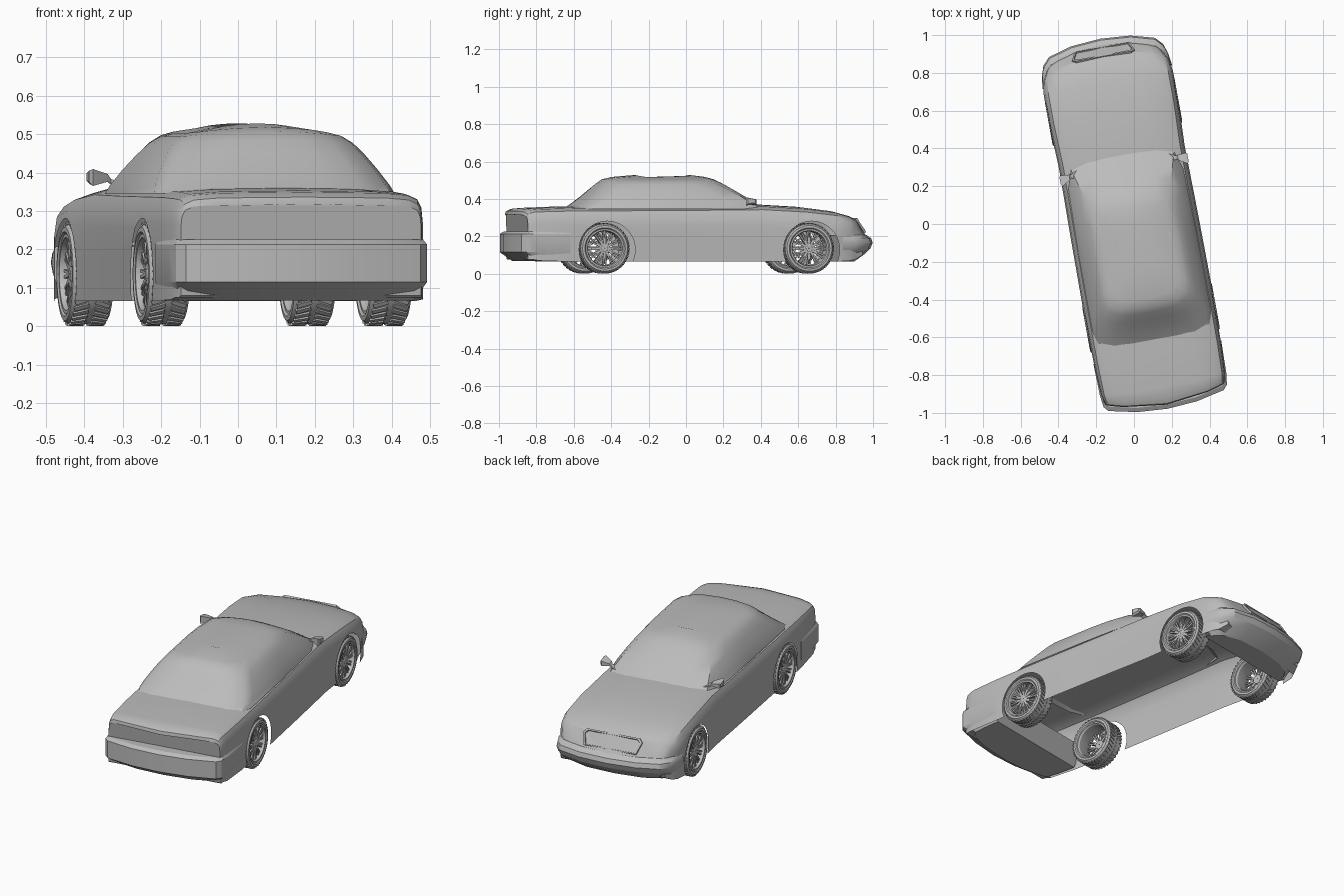
import bpy, bmesh, math
from mathutils import Matrix, Vector

if "Cube" in bpy.data.objects:
    bpy.data.objects.remove(bpy.data.objects["Cube"], do_unlink=True)

HEADING = math.radians(10.3)
grey = bpy.data.materials.new("plain grey")
grey.use_nodes = True
grey.diffuse_color = (0.5, 0.5, 0.5, 1)
grey.node_tree.nodes["Principled BSDF"].inputs["Base Color"].default_value = (0.5, 0.5, 0.5, 1)


def finish(bm, name, angle=28):
    bmesh.ops.recalc_face_normals(bm, faces=bm.faces)
    mesh = bpy.data.meshes.new(name)
    bm.to_mesh(mesh)
    bm.free()
    mesh.materials.append(grey)
    ob = bpy.data.objects.new(name, mesh)
    bpy.context.collection.objects.link(ob)
    ob.rotation_euler.z = HEADING
    smooth(ob, angle)
    return ob


def smooth(ob, angle):
    bpy.ops.object.select_all(action="DESELECT")
    ob.select_set(True)
    bpy.context.view_layer.objects.active = ob
    bpy.ops.object.shade_smooth_by_angle(angle=math.radians(angle))


def loft(bm, rings, first_cap=True, loop=False):
    """Skin closed rings of points, one to the next."""
    vs = [[bm.verts.new(p) for p in r] for r in rings]
    n = len(vs[0])
    for a, b in zip(vs, vs[1:] + vs[:1] if loop else vs[1:]):
        for i in range(n):
            j = (i + 1) % n
            bm.faces.new((a[i], a[j], b[j], b[i]))
    if not loop:
        if first_cap:
            bm.faces.new(vs[0])
        bm.faces.new(vs[-1])


def mirrored(half):
    """Close a half outline whose points run from one side, with x first."""
    return half + [(-x, *rest) for x, *rest in reversed(half) if x > 1e-6]


def box(bm, size, matrix):
    bmesh.ops.create_cube(bm, size=1, matrix=matrix @ Matrix.Diagonal((*size, 1)))


# Lower body: cross-sections from tail to nose
SECTION = [(1, 0), (1, .35), (1, .62), (.98, .80), (.925, .9), (.78, .96), (.4, .988), (0, 1)]
STATIONS = [  # y, half width, bottom, top, squareness, end curve
    (-.972, .318, .08, .318, .9, .055), (-.966, .321, .075, .336, .8, .055),
    (-.935, .327, .075, .349, .7, .05), (-.88, .333, .07, .353, .6, .02),
    (-.7, .341, .065, .36, .4, 0), (-.4, .346, .065, .365, .15, 0),
    (0, .343, .065, .368, .1, 0), (.36, .338, .065, .372, .1, 0),
    (.6, .348, .065, .358, .05, 0), (.76, .348, .065, .338, .05, 0),
    (.86, .336, .07, .312, .1, -.03), (.91, .318, .075, .29, .2, -.05),
    (.965, .295, .1, .205, .2, -.06)]


def section(y, w, zb, zt, q, curve):
    half = []
    for fx, fz in SECTION:
        if 0 < fx < 1 and fz > .7:
            fx += q * (1 - fx) * .6
        if 0 < fz:
            fz += q * (1 - fz) * .35
        half.append((w * fx, y + curve * fx * fx, zb + (zt - zb) * fz))
    return mirrored(half)


bm = bmesh.new()
loft(bm, [section(*s) for s in STATIONS])
body = finish(bm, "body")

# Wheel arches cut through both sides
WHEELS = {"rear": -.503, "front": .608}
cutters = []
for end, y in WHEELS.items():
    bm = bmesh.new()
    bmesh.ops.create_cone(bm, cap_ends=True, segments=40, radius1=.152, radius2=.152, depth=1,
                          matrix=Matrix.Translation((0, y + .012, .129)) @ Matrix.Rotation(math.pi / 2, 4, "Y"))
    c = finish(bm, end + "_arch_cutter")
    c.hide_render = True
    cutters.append(c)
    mod = body.modifiers.new(c.name, "BOOLEAN")
    mod.operation, mod.solver, mod.object = "DIFFERENCE", "EXACT", c
bpy.context.view_layer.update()
bpy.ops.object.select_all(action="DESELECT")
body.select_set(True)
bpy.context.view_layer.objects.active = body
for c in cutters:
    bpy.ops.object.modifier_apply(modifier=c.name)
    bpy.data.objects.remove(c, do_unlink=True)

# Open the underside so that the body is a hollow shell
bm = bmesh.new()
bm.from_mesh(body.data)
inner = [f for f in bm.faces if abs(f.calc_center_median().x) < .2
         and f.calc_center_median().z < .284 and abs(f.calc_center_median().y) < .86]
bmesh.ops.delete(bm, geom=inner, context="FACES")
bm.to_mesh(body.data)
bm.free()
smooth(body, 28)

# Cabin: stacked outlines from the belt line up to an arched roof
CABIN = [  # side height, rear, front, half width, rise at the middle
    (.345, -.645, .41, .318, 0), (.368, -.61, .375, .31, 0), (.408, -.557, .31, .288, .002),
    (.446, -.512, .245, .263, .004), (.477, -.474, .185, .238, .008), (.494, -.445, .14, .214, .013),
    (.503, -.40, .10, .185, .015), (.514, -.28, .02, .12, .014)]
bm = bmesh.new()
rings = []
for z, r, f, w, rise in CABIN:
    half = [(0, r), (w * .4, r + .003), (w * .68, r + .012), (w * .93, r + .05), (w, r + .11), (w, -.1),
            (w * .97, f - .17), (w * .88, f - .05), (w * .6, f - .015), (w * .3, f - .004), (0, f)]
    rings.append(mirrored([(x, y, z + rise * (1 - (x / w) ** 2)) for x, y in half]))
loft(bm, rings, first_cap=False)
top = max(bm.faces, key=lambda f: f.calc_center_median().z)
bmesh.ops.poke(bm, faces=[top], offset=.008)
finish(bm, "cabin", 32)


# Bumpers: wrap-round bands
def bumper(name, plan, levels, sign):
    bm = bmesh.new()
    rings = []
    for z, inset in levels:
        half = [(x - inset * .3 * (x > 0.2), sign * (y - inset * (i > 0)), z) for i, (x, y) in enumerate(plan)]
        rings.append(mirrored(half))
    loft(bm, rings)
    finish(bm, name, 25)


bumper("rear_bumper",
       [(.344, .69), (.340, .86), (.332, .925), (.31, .95), (.16, .983), (0, .994)],
       [(.067, .07), (.115, 0), (.213, 0), (.226, .022)], -1)
bumper("front_bumper",
       [(.349, .79), (.339, .86), (.322, .91), (.285, .95), (.16, .985), (0, .997)],
       [(.066, .10), (.1, .05), (.135, .012), (.165, 0), (.19, .008), (.208, .035)], 1)

# Grille frame lying on the sloped nose
bm = bmesh.new()
slope = Matrix.Translation((0, .942, .254)) @ Matrix.Rotation(math.radians(-57), 4, "X")
outline = [(.148, .042), (.168, -.024), (.15, -.046)]
hexagon = outline + [(-x, y) for x, y in reversed(outline)]


def ring(scale_x, scale_y, lift):
    pts = []
    for x, y in hexagon:
        p = slope @ Vector((x * scale_x, y * scale_y, lift))
        pts.append((p.x, p.y - .9 * p.x * p.x, p.z))
    return pts


loft(bm, [ring(1, 1, -.015), ring(1, 1, .008), ring(.94, .84, .008), ring(.93, .8, .001)], first_cap=False)
finish(bm, "grille", 20)

# Door mirrors: tapered housing on a short stalk
for side, s in (("left", -1), ("right", 1)):
    bm = bmesh.new()
    rings = []
    for x, y, z, hy, hz in [(.25, .315, .366, .03, .006), (.282, .31, .376, .012, .007),
                            (.292, .308, .386, .018, .010), (.336, .30, .387, .036, .022),
                            (.344, .30, .390, .026, .015)]:
        rings.append([(s * x, y - hy, z - hz), (s * x, y + hy * .6, z - hz * .7),
                      (s * x, y + hy * .6, z + hz * .5), (s * x, y - hy, z + hz)])
    loft(bm, rings)
    finish(bm, side + "_mirror", 20)


# Wheels
def lathe(bm, profile, n):
    """Turn a closed (axle, radius) profile about the x axis."""
    turns = [2 * math.pi * i / n for i in range(n)]
    loft(bm, [[(x, r * math.cos(a), r * math.sin(a)) for x, r in profile] for a in turns], loop=True)


SPOKES, LUGS = 12, 40
for end, y in WHEELS.items():
    for side, s in (("left", -1), ("right", 1)):
        place = Matrix.Translation((s * .294, y, .136)) @ Matrix.Scale(s, 4, (1, 0, 0))

        # Tyre with staggered tread blocks
        bm = bmesh.new()
        lathe(bm, [(-.045, .1), (-.055, .11), (-.054, .122), (-.043, .131), (.043, .131),
                   (.054, .122), (.055, .11), (.045, .1)], 48)
        for i in range(LUGS):
            for x, shift, skew in ((-.027, 0, .35), (.027, .5, -.35)):
                turn = Matrix.Rotation(2 * math.pi * (i + shift) / LUGS, 4, "X")
                box(bm, (.04, .012, .006), turn @ Matrix.Translation((x, 0, .1325))
                    @ Matrix.Rotation(skew, 4, "Z"))
        bmesh.ops.transform(bm, matrix=place, verts=bm.verts)
        finish(bm, f"{end}_{side}_tyre", 30)

        # Rim barrel, hub and spokes
        bm = bmesh.new()
        lathe(bm, [(-.05, .104), (.051, .104), (.051, .095), (.04, .091), (-.04, .091), (-.05, .097)], 48)
        lathe(bm, [(.017, .002), (.017, .026), (.034, .026), (.041, .016), (.041, .002)], 20)
        for i in range(SPOKES):
            turn = Matrix.Rotation(2 * math.pi * i / SPOKES, 4, "X")
            for lean in (-.09, .09):
                box(bm, (.012, .008, .076), turn @ Matrix.Rotation(lean, 4, "X")
                    @ Matrix.Translation((.033, 0, .057)))
        bmesh.ops.transform(bm, matrix=place, verts=bm.verts)
        finish(bm, f"{end}_{side}_rim", 30)
